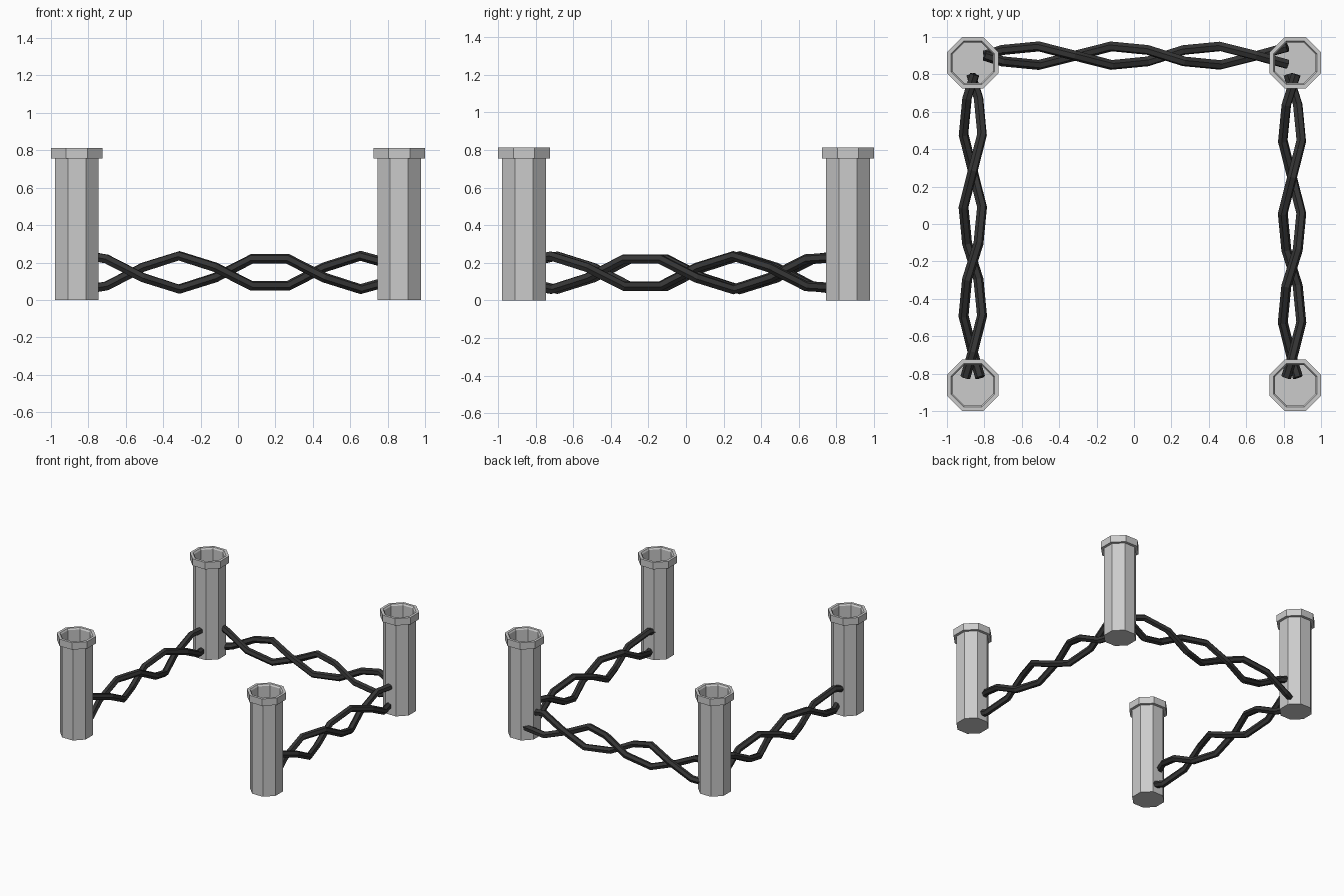
import bpy, bmesh, math
from mathutils import Vector

if "Cube" in bpy.data.objects:
    bpy.data.objects.remove(bpy.data.objects["Cube"])

POST = 0.862          # post centre offset
TURN = 0.97           # rope length per full twist
STEP = TURN / 5       # rope point spacing

dark = bpy.data.materials.new("rope_dark")
dark.diffuse_color = (0.035, 0.035, 0.035, 1)
dark.use_nodes = True
dark.node_tree.nodes["Principled BSDF"].inputs["Base Color"].default_value = dark.diffuse_color


def post(name, cx, cy):
    # octagonal hollow post with collar: (half width across flats, z)
    profile = [(0.116, 0), (0.116, 0.755), (0.1375, 0.755), (0.1375, 0.812),
               (0.117, 0.812), (0.109, 0.80), (0.109, 0.006)]
    bm = bmesh.new()
    rings = []
    for w, z in profile:
        r = w / math.cos(math.pi / 8)
        rings.append([bm.verts.new((cx + r * math.cos((i + 0.5) * math.pi / 4),
                                    cy + r * math.sin((i + 0.5) * math.pi / 4), z))
                      for i in range(8)])
    for a, b in zip(rings, rings[1:]):
        for i in range(8):
            j = (i + 1) % 8
            bm.faces.new((a[i], a[j], b[j], b[i]))
    bm.faces.new(rings[0][::-1])
    bm.faces.new(rings[-1])
    me = bpy.data.meshes.new(name)
    bm.to_mesh(me)
    bm.free()
    bpy.context.collection.objects.link(bpy.data.objects.new(name, me))


def rope(name, centre, d, start, end, peak):
    # two faceted strands twisted round a horizontal axis
    d = Vector(d)
    side = Vector((0, 0, 1)).cross(d)
    first = peak + STEP / 2
    pts = [first + k * STEP for k in range(-12, 12)]
    pts = [start] + [s for s in pts if start + 0.03 < s < end - 0.03] + [end]
    cu = bpy.data.curves.new(name, 'CURVE')
    cu.dimensions = '3D'
    cu.bevel_depth = 0.027
    cu.bevel_resolution = 1
    cu.use_fill_caps = True
    for phase in (0, math.pi):
        sp = cu.splines.new('POLY')
        sp.use_smooth = False
        sp.points.add(len(pts) - 1)
        for p, s in zip(sp.points, pts):
            t = 2 * math.pi * (s - peak) / TURN + phase
            v = Vector(centre) + d * s - side * 0.052 * math.sin(t)
            v.z += 0.089 * math.cos(t)
            p.co = (*v, 1)
    cu.materials.append(dark)
    ob = bpy.data.objects.new(name, cu)
    bpy.context.collection.objects.link(ob)
    bpy.ops.object.select_all(action='DESELECT')
    ob.select_set(True)
    bpy.context.view_layer.objects.active = ob
    bpy.ops.object.convert(target='MESH')


# four corner posts
for yn, y in (("front", -POST), ("back", POST)):
    for xn, x in (("left", -POST), ("right", POST)):
        post(f"{yn}_{xn}_post", x, y)

# ropes on three sides, open at the front
rope("back_rope", (0, 0.90, 0.147), (1, 0, 0), -0.80, 0.82, 0.17)
rope("right_rope", (0.845, 0, 0.147), (0, 1, 0), -0.82, 0.80, -0.235)
rope("left_rope", (-0.862, 0, 0.147), (0, 1, 0), -0.82, 0.80, -0.2)
